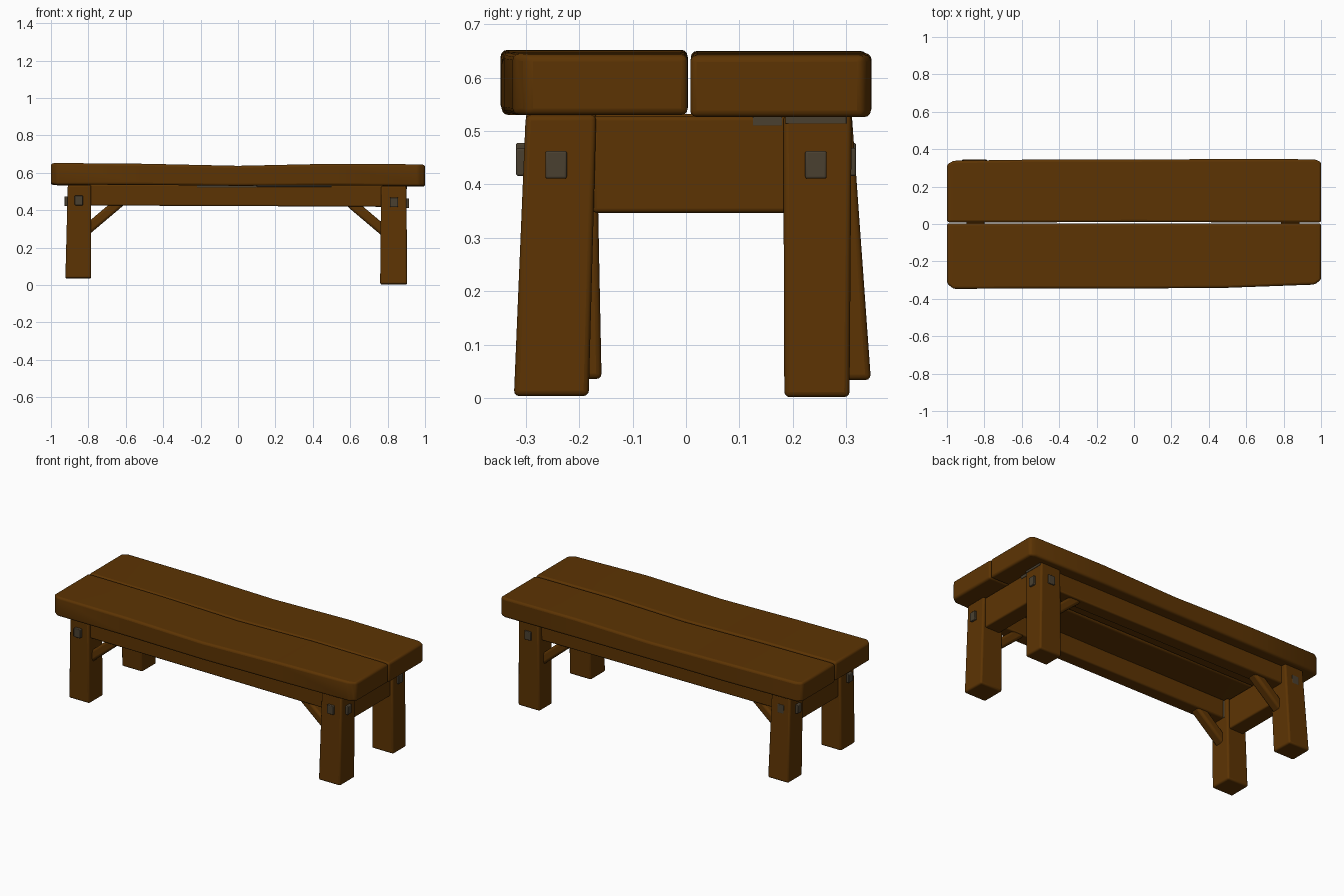
import bpy, bmesh
from mathutils import Vector

cube = bpy.data.objects.get("Cube")
if cube:
    bpy.data.objects.remove(cube, do_unlink=True)


def material(name, rgb):
    m = bpy.data.materials.new(name)
    m.use_nodes = True
    m.diffuse_color = (*rgb, 1)
    m.node_tree.nodes["Principled BSDF"].inputs["Base Color"].default_value = (*rgb, 1)
    return m


WOOD = material("brown wood", (0.108, 0.034, 0.001))
IRON = material("dull grey", (0.068, 0.051, 0.030))


def loft(name, rings, mat, bevel):
    """Join four-cornered rings into a closed beam with softened edges."""
    bm = bmesh.new()
    loops = [[bm.verts.new(p) for p in ring] for ring in rings]
    for a, b in zip(loops, loops[1:]):
        for i in range(4):
            j = (i + 1) % 4
            bm.faces.new((a[i], a[j], b[j], b[i]))
    bm.faces.new(loops[0][::-1])
    bm.faces.new(loops[-1])
    bmesh.ops.recalc_face_normals(bm, faces=bm.faces)
    me = bpy.data.meshes.new(name)
    bm.to_mesh(me)
    bm.free()
    me.materials.append(mat)
    ob = bpy.data.objects.new(name, me)
    bpy.context.collection.objects.link(ob)
    mod = ob.modifiers.new("soft edges", "BEVEL")
    mod.width, mod.segments, mod.limit_method = bevel, 3, "ANGLE"
    mod.angle_limit = 0.6
    bpy.ops.object.select_all(action="DESELECT")
    ob.select_set(True)
    bpy.context.view_layer.objects.active = ob
    bpy.ops.object.shade_smooth_by_angle(angle=0.7)


def flat(x0, x1, y0, y1, z):
    return [(x0, y0, z), (x1, y0, z), (x1, y1, z), (x0, y1, z)]


def upright(x, y0, y1, z0, z1):
    return [(x, y0, z0), (x, y1, z0), (x, y1, z1), (x, y0, z1)]


def box(name, x, y, z, mat, bevel):
    loft(name, [flat(*x, *y, z[0]), flat(*x, *y, z[1])], mat, bevel)


# Two gently warped seat planks: x, y0, y1, z0, z1
front = [(-1, -.318, .003, .54, .65), (-.965, -.347, .003, .537, .652), (-.5, -.344, .004, .535, .648),
         (0, -.345, .003, .53, .637), (.5, -.341, .003, .533, .648), (.965, -.324, .003, .53, .645),
         (1, -.298, .003, .53, .642)]
back = [(-1, .009, .318, .535, .648), (-.965, .009, .338, .533, .65), (-.5, .009, .345, .53, .645),
        (0, .011, .345, .53, .636), (.5, .009, .347, .53, .646), (.965, .008, .346, .526, .643),
        (1, .008, .332, .526, .641)]
for name, rows in (("front_seat_plank", front), ("back_seat_plank", back)):
    loft(name, [upright(*r) for r in rows], WOOD, 0.012)

# Legs: bottom and top rectangles, each slightly crooked
legs = {
    "front_left_leg": ((.76, .905, -.322, -.182, .004), (.765, .9, -.3, -.168, .53)),
    "back_left_leg": ((.76, .905, .184, .306, .002), (.765, .9, .182, .31, .53)),
    "front_right_leg": ((-.923, -.785, -.292, -.158, .036), (-.91, -.785, -.3, -.168, .535)),
    "back_right_leg": ((-.923, -.785, .212, .346, .034), (-.91, -.785, .182, .31, .535)),
}
for name, (low, high) in legs.items():
    loft(name, [flat(*low), flat(*high)], WOOD, 0.01)

for sy, side in ((-1, "front"), (1, "back")):
    # Long rails under the seat
    y0, y1 = sorted((sy * .2, sy * .28))
    loft(side + "_rail", [upright(-.8, y0, y1, .425, .537), upright(0, y0, y1, .422, .536),
                          upright(.78, y0, y1, .418, .534)], WOOD, 0.008)
    for sx, end in ((1, "left"), (-1, "right")):
        tag = side + "_" + end
        # Diagonal brace from leg to rail
        leg_x, drop = (.765, .008) if sx > 0 else (.79, 0)
        a = Vector((sx * (leg_x + .03), 0, .285 - drop))
        b = Vector((sx * (leg_x - .165), 0, .45 - drop))
        n = Vector((b.z - a.z, 0, a.x - b.x)).normalized() * .027
        loft(tag + "_brace", [[p + n * s + Vector((0, sy * y, 0)) for s, y in
                               ((-1, .205), (1, .205), (1, .265), (-1, .265))]
                              for p in (a, b)], WOOD, 0.014)
        # Iron pegs on the outer faces of the leg
        px, pz, ex, ez = (.834, .442, .915, .437) if sx > 0 else (-.851, .452, .928, .447)
        box(tag + "_side_peg", (px - .022, px + .022), sorted((sy * .27, sy * .318)),
            (pz - .026, pz + .026), IRON, 0.004)
        box(tag + "_end_peg", sorted((sx * .86, sx * ex)), (sy * .243 - .02, sy * .243 + .02),
            (ez - .026, ez + .026), IRON, 0.004)
        # Thin grey patch on the inner face of the leg beside the rail
        inner = .763 if sx > 0 else .787
        box(tag + "_inner_patch", sorted((sx * (inner - .003), sx * (inner + .004))),
            sorted((sy * .188, sy * .204)), (.425, .528), IRON, 0.001)

# End boards between the legs
box("left_end_board", (.785, .885), (-.175, .19), (.347, .528), WOOD, 0.008)
box("right_end_board", (-.895, -.8), (-.175, .19), (.35, .532), WOOD, 0.008)

# Thin grey worn patches just below the seat
box("worn_patch_leg", (.894, .9025), (.186, .3), (.514, .527), IRON, 0.001)
box("worn_patch_board", (.88, .887), (.125, .18), (.51, .527), IRON, 0.001)
box("worn_patch_rail", (-.22, .1), (-.283, -.277), (.522, .535), IRON, 0.001)
box("worn_patch_rail_edge", (.1, .5), (-.283, -.277), (.525, .531), IRON, 0.001)
